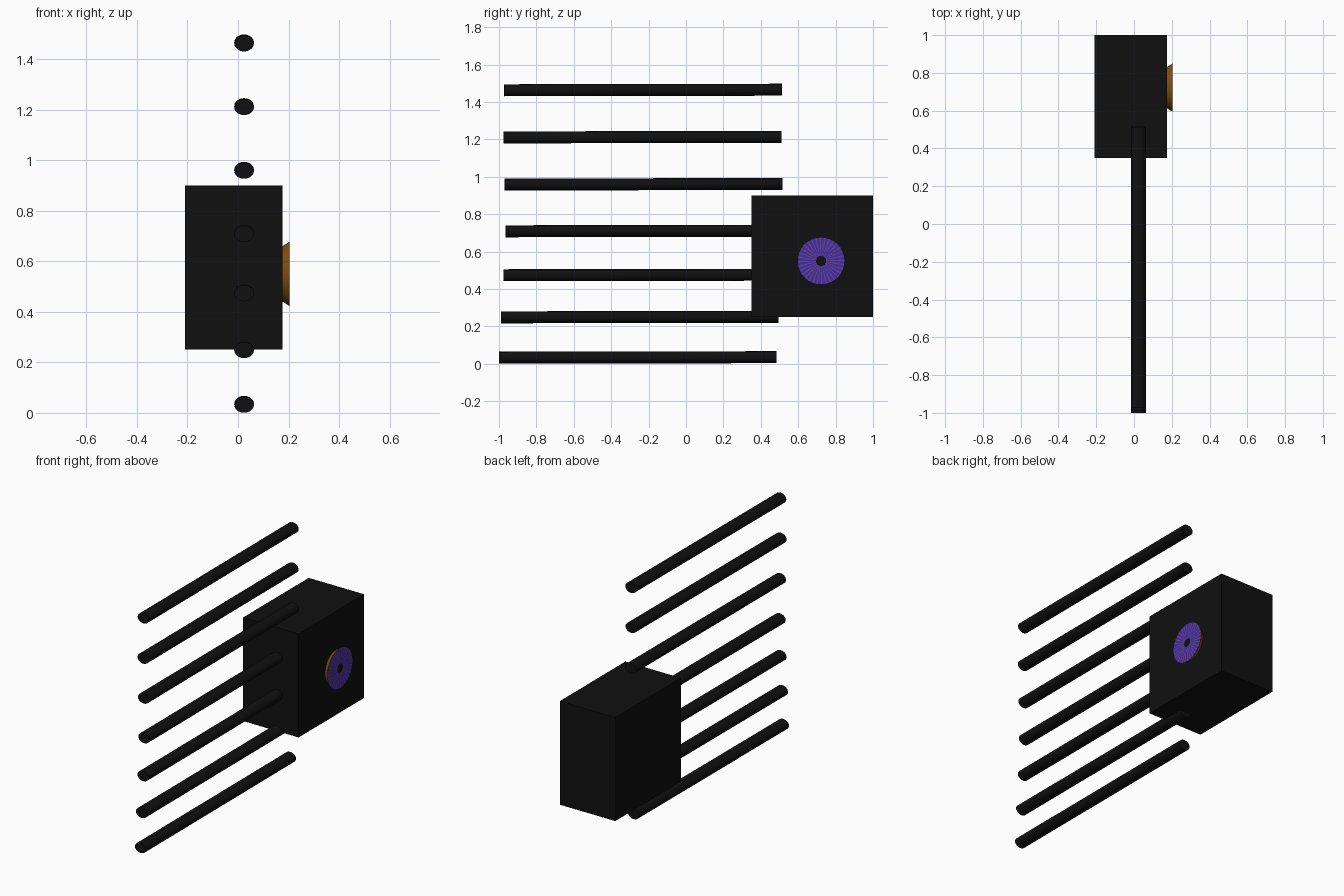
import bpy, bmesh, math
from mathutils import Matrix, Vector

if "Cube" in bpy.data.objects:
    bpy.data.objects.remove(bpy.data.objects["Cube"])


def material(name, color):
    m = bpy.data.materials.new(name)
    m.diffuse_color = (*color, 1)
    m.use_nodes = True
    m.node_tree.nodes["Principled BSDF"].inputs["Base Color"].default_value = m.diffuse_color
    return m


black = material("black", (0.005, 0.005, 0.005))
orange = material("orange", (0.22, 0.08, 0.005))
blue = material("blue", (0.035, 0.02, 0.75))


def smooth(ob):
    bpy.ops.object.select_all(action='DESELECT')
    ob.select_set(True)
    bpy.context.view_layer.objects.active = ob
    bpy.ops.object.shade_smooth_by_angle(angle=math.radians(35))


# Box-shaped body
bpy.ops.mesh.primitive_cube_add(size=1, location=(-0.017, 0.675, 0.575))
body = bpy.context.object
body.name = "body_box"
body.scale = (0.385, 0.65, 0.65)
body.data.materials.append(black)

# Stack of long oval bars: (front end y, centre z), each tilted very slightly
LENGTH = 1.485
bars = [(-1.0, 0.034), (-0.99, 0.25), (-0.975, 0.475), (-0.966, 0.71),
        (-0.97, 0.96), (-0.975, 1.212), (-0.973, 1.464)]
for i, (y0, z) in enumerate(bars):
    bpy.ops.mesh.primitive_cylinder_add(vertices=32, radius=1, depth=LENGTH)
    bar = bpy.context.object
    bar.name = f"bar_{i + 1}"
    bar.data.transform(Matrix.Rotation(math.pi / 2, 4, 'X'))
    bar.data.transform(Matrix.Diagonal((0.039, 1, 0.032, 1)))
    bar.location = (0.024, y0 + LENGTH / 2, z)
    bar.rotation_euler.x = 0.002
    bar.data.materials.append(black)
    smooth(bar)

# Flared knob on the right side: orange flank, radially striped face, dark hub
SEGMENTS = 96
profile = [(0.17, 0.106), (0.203, 0.127), (0.203, 0.027)]
bm = bmesh.new()
rings = []
for x, r in profile:
    rings.append([bm.verts.new((x, r * math.cos(a), r * math.sin(a)))
                  for a in (2 * math.pi * k / SEGMENTS for k in range(SEGMENTS))])
for j in range(2):
    for k in range(SEGMENTS):
        n = (k + 1) % SEGMENTS
        f = bm.faces.new((rings[j][k], rings[j][n], rings[j + 1][n], rings[j + 1][k]))
        f.material_index = 1 if j == 1 and k % 3 else 0
bm.faces.new(rings[2]).material_index = 2
bm.faces.new(rings[0])
bmesh.ops.recalc_face_normals(bm, faces=bm.faces[:])
mesh = bpy.data.meshes.new("side_knob")
bm.to_mesh(mesh)
bm.free()
for m in (orange, blue, black):
    mesh.materials.append(m)
knob = bpy.data.objects.new("side_knob", mesh)
knob.location = (0, 0.722, 0.55)
bpy.context.collection.objects.link(knob)
smooth(knob)
